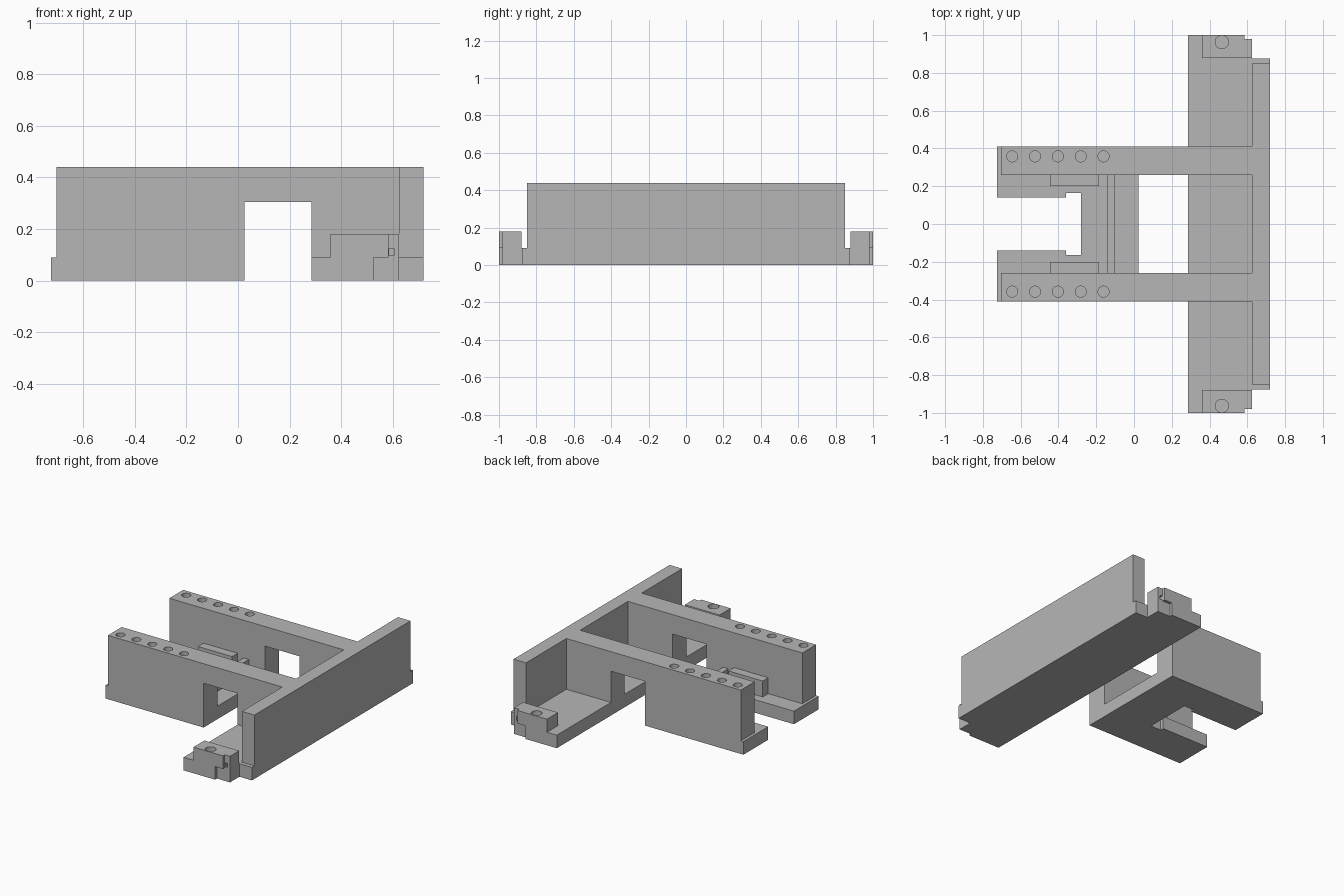
import bpy, bmesh
from mathutils import Matrix

if "Cube" in bpy.data.objects:
    bpy.data.objects.remove(bpy.data.objects["Cube"], do_unlink=True)

grey = bpy.data.materials.new("plain grey")
grey.use_nodes = True
grey.diffuse_color = (0.47, 0.47, 0.47, 1)
grey.node_tree.nodes["Principled BSDF"].inputs["Base Color"].default_value = grey.diffuse_color


def finish(name, bm):
    bmesh.ops.recalc_face_normals(bm, faces=bm.faces)
    mesh = bpy.data.meshes.new(name)
    bm.to_mesh(mesh)
    bm.free()
    mesh.materials.append(grey)
    obj = bpy.data.objects.new(name, mesh)
    bpy.context.collection.objects.link(obj)
    return obj


def prism(name, outline, lo, hi, axis="z"):
    """Extrude an outline along z (outline in x, y) or y (outline in x, z)."""
    place = (lambda a, b, c: (a, b, c)) if axis == "z" else (lambda a, b, c: (a, c, b))
    bm = bmesh.new()
    face = bm.faces.new([bm.verts.new(place(a, b, lo)) for a, b in outline])
    moved = bmesh.ops.extrude_face_region(bm, geom=[face])["geom"]
    verts = [v for v in moved if isinstance(v, bmesh.types.BMVert)]
    bmesh.ops.translate(bm, verts=verts, vec=place(0, 0, hi - lo))
    return finish(name, bm)


def box(name, x0, x1, y0, y1, z0, z1):
    return prism(name, [(x0, y0), (x1, y0), (x1, y1), (x0, y1)], z0, z1)


def drill(target, centres, radius, top, depth):
    bm = bmesh.new()
    for x, y in centres:
        bmesh.ops.create_cone(bm, cap_ends=True, segments=32, radius1=radius, radius2=radius,
                              depth=2 * depth, matrix=Matrix.Translation((x, y, top)))
    cut(target, finish("hole_cutter", bm))


def cut(target, cutter):
    cutter.hide_render = True
    mod = target.modifiers.new("cut", "BOOLEAN")
    mod.operation, mod.solver, mod.object = "DIFFERENCE", "EXACT", cutter
    bpy.context.view_layer.objects.active = target
    bpy.ops.object.modifier_apply(modifier=mod.name)
    bpy.data.objects.remove(cutter, do_unlink=True)


def both(half):
    """Close a half outline by mirroring it across y = 0."""
    return half + [(x, -y) for x, y in reversed(half)]


BASE = 0.09

# Upright end wall with a slightly longer foot
box("end_wall", 0.625, 0.72, -0.85, 0.85, BASE, 0.44)
box("end_wall_foot", 0.625, 0.72, -0.877, 0.877, 0, BASE)

# Long cross plate with relieved corners
prism("cross_plate", both([(0.285, 1), (0.525, 1), (0.525, 0.98), (0.625, 0.98)]), 0, BASE)

# Slotted base under the arms
prism("slotted_base", both([(-0.36, 0.14), (-0.725, 0.14), (-0.725, 0.41), (0.025, 0.41)])
      [:4] + [(0.025, -0.41), (-0.725, -0.41), (-0.725, -0.14), (-0.36, -0.14),
              (-0.36, -0.165), (-0.28, -0.165), (-0.28, 0.165), (-0.36, 0.165)], 0, BASE)
box("cross_ridge", -0.14, -0.10, -0.26, 0.26, BASE, 0.18)

arm_profile = [(-0.705, BASE), (-0.705, 0.44), (0.625, 0.44), (0.625, BASE),
               (0.285, BASE), (0.285, 0.305), (0.025, 0.305), (0.025, BASE)]

for side, s in (("left", 1), ("right", -1)):
    # Arm with an opening below and a row of holes on top
    arm = prism(side + "_arm", arm_profile, s * 0.26, s * 0.41, "y")
    drill(arm, [(-0.645 + 0.121 * i, s * 0.358) for i in range(5)], 0.029, 0.44, 0.12)

    # Inner ledge on the arm
    box(side + "_arm_ledge", -0.445, -0.185, s * 0.20, s * 0.26, BASE, 0.20)

    # End block with a hole and a small side slot
    block = prism(side + "_end_block",
                  [(0.36, s * 0.88), (0.625, s * 0.88), (0.625, s * 0.98),
                   (0.585, s * 0.98), (0.585, s), (0.36, s)], BASE, 0.18)
    drill(block, [(0.465, s * 0.963)], 0.035, 0.18, 0.07)
    cut(block, box("slot_cutter", 0.587, 0.605, s * 0.94, s * 1.02, 0.097, 0.125))
